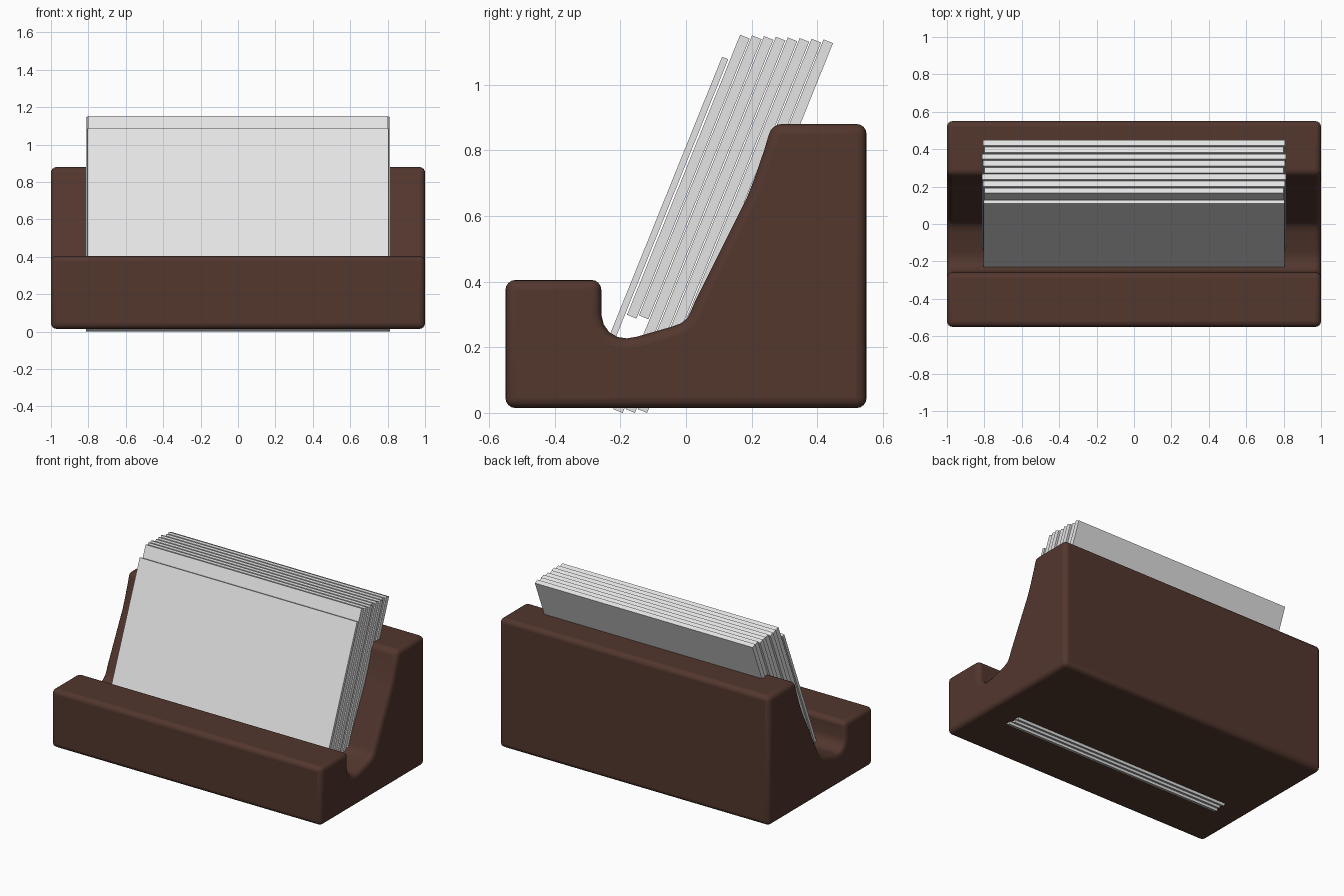
import bpy, bmesh, math
from mathutils import Matrix, Vector

if "Cube" in bpy.data.objects:
    bpy.data.objects.remove(bpy.data.objects["Cube"])


def material(name, rgb):
    m = bpy.data.materials.new(name)
    m.diffuse_color = (*rgb, 1)
    m.use_nodes = True
    m.node_tree.nodes["Principled BSDF"].inputs["Base Color"].default_value = m.diffuse_color
    return m


BROWN = material("dark_brown_wood", (0.085, 0.038, 0.027))
WHITE = material("white_paper", (0.78, 0.78, 0.78))


def finish(bm, name, mat):
    bmesh.ops.recalc_face_normals(bm, faces=bm.faces[:])
    me = bpy.data.meshes.new(name)
    bm.to_mesh(me)
    bm.free()
    me.materials.append(mat)
    ob = bpy.data.objects.new(name, me)
    bpy.context.collection.objects.link(ob)
    return ob


# Holder: side profile (y, z) with a front lip, card groove and sloped back
profile = [(-0.55, 0.015), (0.55, 0.015), (0.55, 0.88), (0.262, 0.88),
           (0.238, 0.80), (0.207, 0.71), (0.185, 0.655), (0.03, 0.345),
           (0.016, 0.312), (0.005, 0.29), (-0.015, 0.273), (-0.045, 0.262),
           (-0.15, 0.232), (-0.18, 0.227), (-0.208, 0.231), (-0.234, 0.246),
           (-0.251, 0.27), (-0.258, 0.30), (-0.258, 0.405), (-0.55, 0.405)]
bm = bmesh.new()
face = bm.faces.new([bm.verts.new((-1, y, z)) for y, z in profile])
ext = bmesh.ops.extrude_face_region(bm, geom=[face], use_keep_orig=True)
moved = [v for v in ext["geom"] if isinstance(v, bmesh.types.BMVert)]
bmesh.ops.translate(bm, verts=moved, vec=(2, 0, 0))
holder = finish(bm, "holder", BROWN)
bev = holder.modifiers.new("round_edges", "BEVEL")
bev.width = 0.03
bev.segments = 4
bev.limit_method = "ANGLE"
bev.angle_limit = math.radians(45)
bev.use_clamp_overlap = False
bpy.context.view_layer.objects.active = holder
holder.select_set(True)
bpy.ops.object.shade_smooth_by_angle(angle=math.radians(40))
holder.select_set(False)

# Cards: thin leaning boxes placed by their upper front edge
TILT = math.radians(22)
UP = Vector((0, math.sin(TILT), math.cos(TILT)))
BACK = Vector((0, math.cos(TILT), -math.sin(TILT)))


def card(name, y, z, thick, length, width):
    centre = Vector((0, y, z)) + BACK * thick / 2 - UP * length / 2
    mat = (Matrix.Translation(centre) @ Matrix.Rotation(-TILT, 4, "X")
           @ Matrix.Diagonal((width, thick, length, 1)))
    bm = bmesh.new()
    bmesh.ops.create_cube(bm, size=1, matrix=mat)
    finish(bm, name, WHITE)


card("front_card", 0.11, 1.085, 0.02, 0.92, 1.61)
THICK = 0.031
for i in range(8):
    z = 1.152 - 0.002 * i
    length = 0.92
    if 2 <= i <= 4:  # these cards run through the base and show underneath
        length = (z - THICK * math.sin(TILT)) / math.cos(TILT)
    card(f"card_{i + 1}", 0.165 + 0.0363 * i, z, THICK, length,
         1.60 + 0.012 * (i % 3))
